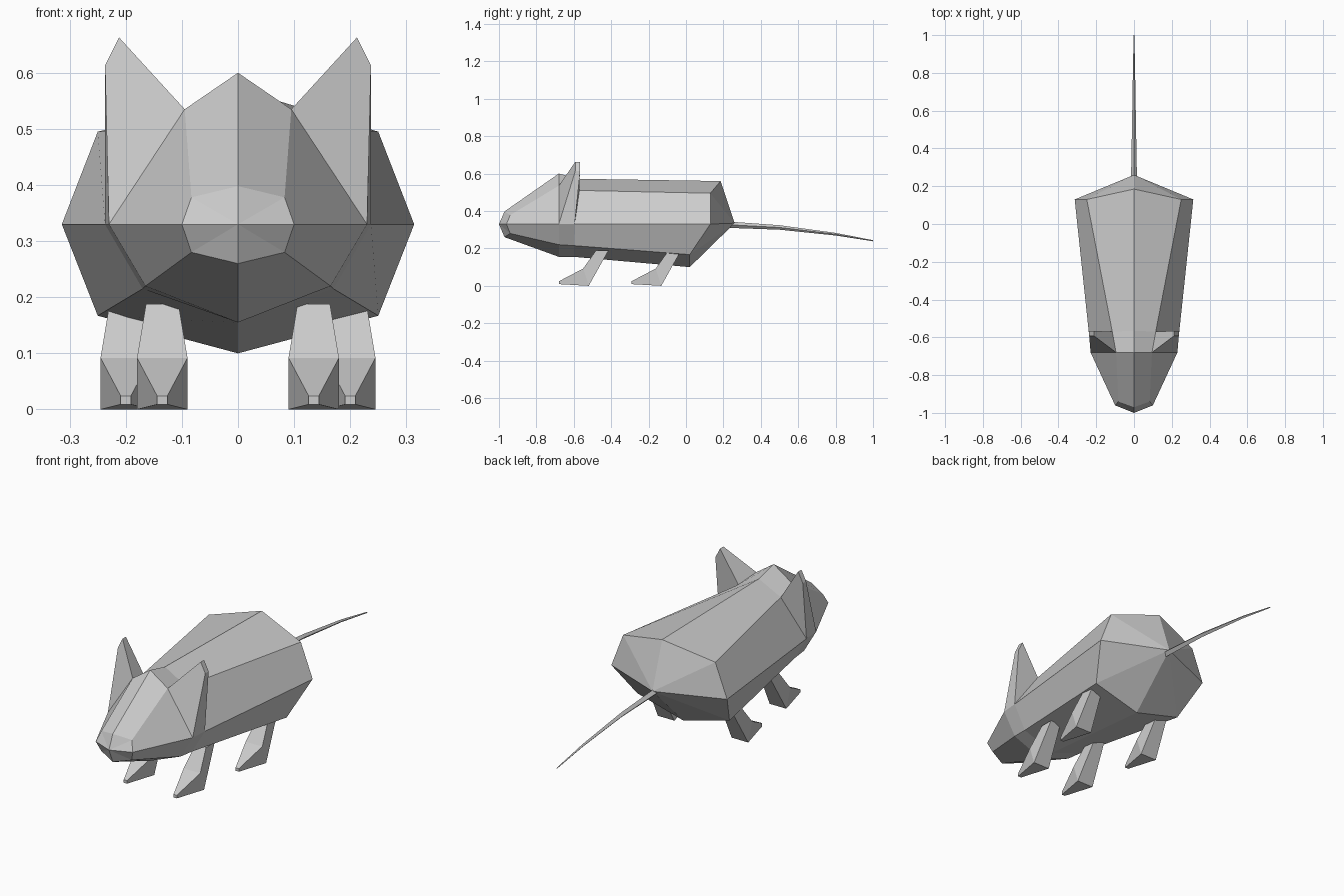
import bpy, bmesh

if "Cube" in bpy.data.objects:
    bpy.data.objects.remove(bpy.data.objects["Cube"])


def make_object(name, bm):
    bmesh.ops.recalc_face_normals(bm, faces=bm.faces)
    mesh = bpy.data.meshes.new(name)
    bm.to_mesh(mesh)
    bm.free()
    obj = bpy.data.objects.new(name, mesh)
    bpy.context.collection.objects.link(obj)
    return obj


def loft(bm, rings):
    """Bridge successive rings of points; a one-point ring closes to a tip."""
    loops = [[bm.verts.new(p) for p in ring] for ring in rings]
    for a, b in zip(loops, loops[1:]):
        n = max(len(a), len(b))
        for i in range(n):
            j = (i + 1) % n
            if len(a) == 1:
                bm.faces.new((a[0], b[i], b[j]))
            elif len(b) == 1:
                bm.faces.new((a[i], a[j], b[0]))
            else:
                bm.faces.new((a[i], a[j], b[j], b[i]))
    for end in (loops[0], loops[-1]):
        if len(end) > 2:
            bm.faces.new(end)


def mirrored(half):
    """Top-to-bottom half section completed into a full ring."""
    return half + [(-x, y, z) for x, y, z in half[-2:0:-1]]


# Body and head: nose tip, muzzle, head, neck, rump, tail root
head = [(0, -.68, .60), (.095, -.68, .535), (.23, -.68, .33), (.165, -.68, .22), (0, -.68, .155)]
neck = [(0, -.565, .572), (.115, -.57, .51), (.237, -.595, .33), (.17, -.6, .215), (0, -.6, .155)]
sections = [
    [(0, -.97, .398), (.083, -.94, .378), (.1, -.96, .33), (.083, -.94, .28), (0, -.97, .26)],
    head,
    neck,
    [(0, .185, .56), (.25, .13, .495), (.314, .13, .33), (.25, .02, .167), (0, .02, .1)],
]
bm = bmesh.new()
loft(bm, [[(0, -1, .33)]] + [mirrored(s) for s in sections] + [[(0, .26, .335)]])
make_object("body", bm)

# Ears: rise from the strip between head and neck to a thin tip
for side, s in (("left", 1), ("right", -1)):
    base = [head[1], head[2], neck[2], neck[1]]
    tip = [(.212, -.592, .663), (.237, -.592, .613), (.237, -.566, .613), (.212, -.566, .663)]
    bm = bmesh.new()
    loft(bm, [[(s * x, y, z) for x, y, z in ring] for ring in (base, tip)])
    make_object(side + "_ear", bm)


# Legs: tapered shin, ankle to heel, small toe
def leg(name, s, cx, dy, top):
    bm = bmesh.new()
    rings = []
    for half, (fy, fz), (by, bz) in (
        (.029, (-.482, top), (-.415, top)),
        (.045, (-.55, .092), (-.52, 0)),
        (.009, (-.68, .024), (-.68, .009)),
    ):
        rings.append([(s * cx - half, fy + dy, fz), (s * cx + half, fy + dy, fz),
                      (s * cx + half, by + dy, bz), (s * cx - half, by + dy, bz)])
    loft(bm, rings)
    make_object(name, bm)


for side, s in (("left", 1), ("right", -1)):
    leg("front_leg_" + side, s, .135, 0, .188)
    leg("back_leg_" + side, s, .2, .388, .188)

# Tail: thin diamond section drooping to a point
bm = bmesh.new()
loft(bm, [[(0, y, z + h), (w, y, z), (0, y, z - h), (-w, y, z)] for y, z, w, h in (
    (.22, .327, .016, .017), (.5, .312, .011, .012), (.8, .276, .006, .007), (1, .241, .002, .003))])
make_object("tail", bm)
